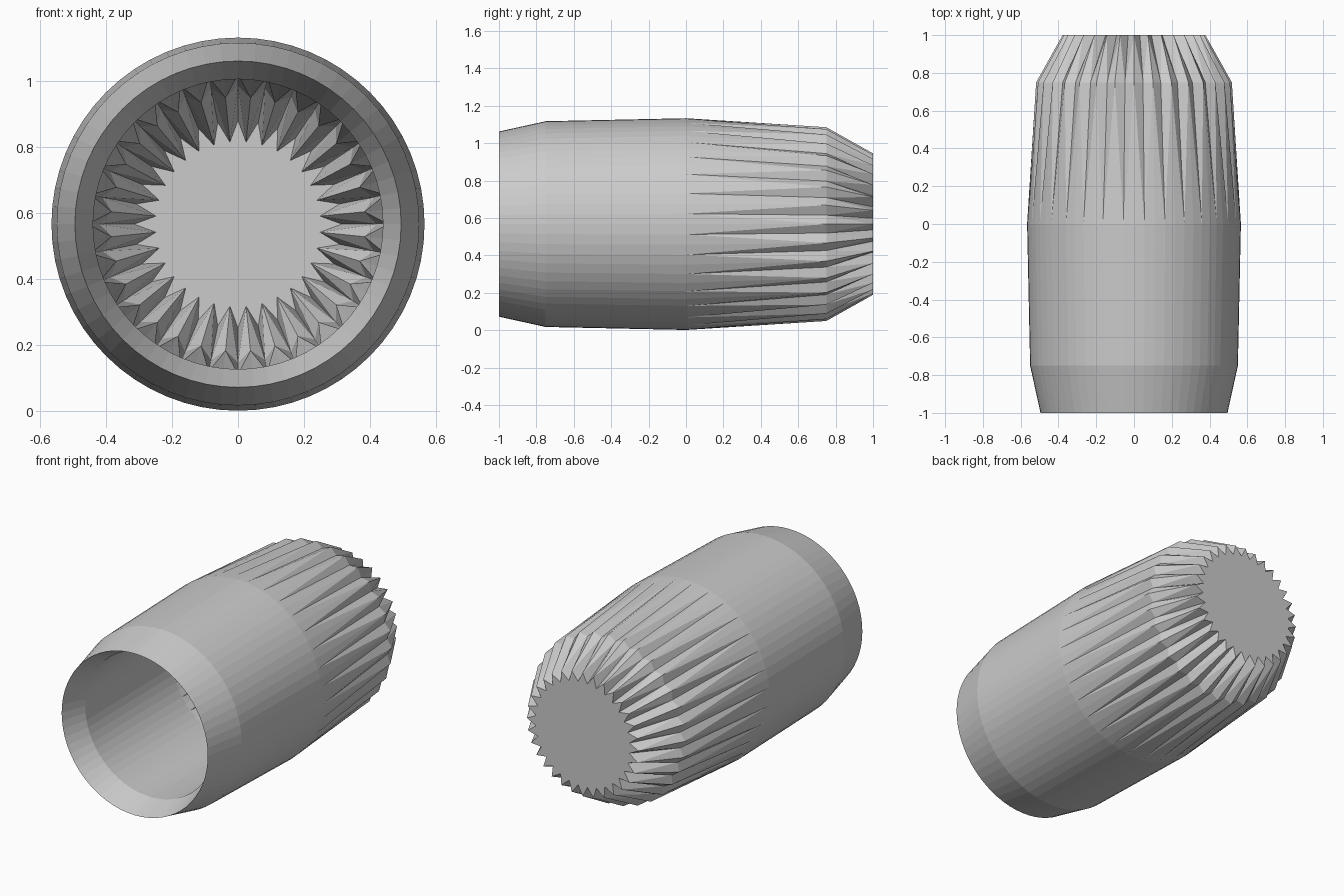
import bpy, bmesh, math

old = bpy.data.objects.get("Cube")
if old:
    bpy.data.objects.remove(old, do_unlink=True)

FLUTES = 32
SEGMENTS = FLUTES * 2
CENTRE_Z = 0.567

# Closed cup profile: position along y, ridge radius, groove radius
outside = [(1.0, 0.378, 0.318), (0.75, 0.518, 0.488), (0.0, 0.566, 0.566),
           (-0.75, 0.55, 0.55), (-1.0, 0.495, 0.495)]
inside = [(-0.85, 0.44, 0.44), (0.0, 0.455, 0.455),
          (0.7, 0.42, 0.385), (0.93, 0.315, 0.25)]

# Plain grey body colour
grey = bpy.data.materials.new("plain_grey")
grey.use_nodes = True
colour = (0.6, 0.6, 0.6, 1.0)
grey.diffuse_color = colour
grey.node_tree.nodes["Principled BSDF"].inputs["Base Color"].default_value = colour


def add_ring(bm, y, ridge, groove):
    ring = []
    for i in range(SEGMENTS):
        angle = math.tau * i / SEGMENTS
        radius = groove if i % 2 else ridge
        ring.append(bm.verts.new((radius * math.sin(angle), y,
                                  CENTRE_Z + radius * math.cos(angle))))
    return ring


def bridge(bm, a, b):
    for i in range(SEGMENTS):
        j = (i + 1) % SEGMENTS
        if i % 2:
            bm.faces.new((a[i], a[j], b[i]))
            bm.faces.new((a[j], b[j], b[i]))
        else:
            bm.faces.new((a[i], a[j], b[j]))
            bm.faces.new((a[i], b[j], b[i]))


# Fluted cup: outer wall, rim, inner wall, then the two star-shaped floors
bm = bmesh.new()
rings = [add_ring(bm, *row) for row in outside + inside]
for a, b in zip(rings, rings[1:]):
    bridge(bm, a, b)
bm.faces.new(rings[0])
bm.faces.new(rings[-1])
bmesh.ops.recalc_face_normals(bm, faces=bm.faces[:])

mesh = bpy.data.meshes.new("fluted_cup")
bm.to_mesh(mesh)
bm.free()
mesh.materials.append(grey)
cup = bpy.data.objects.new("fluted_cup", mesh)
bpy.context.collection.objects.link(cup)
